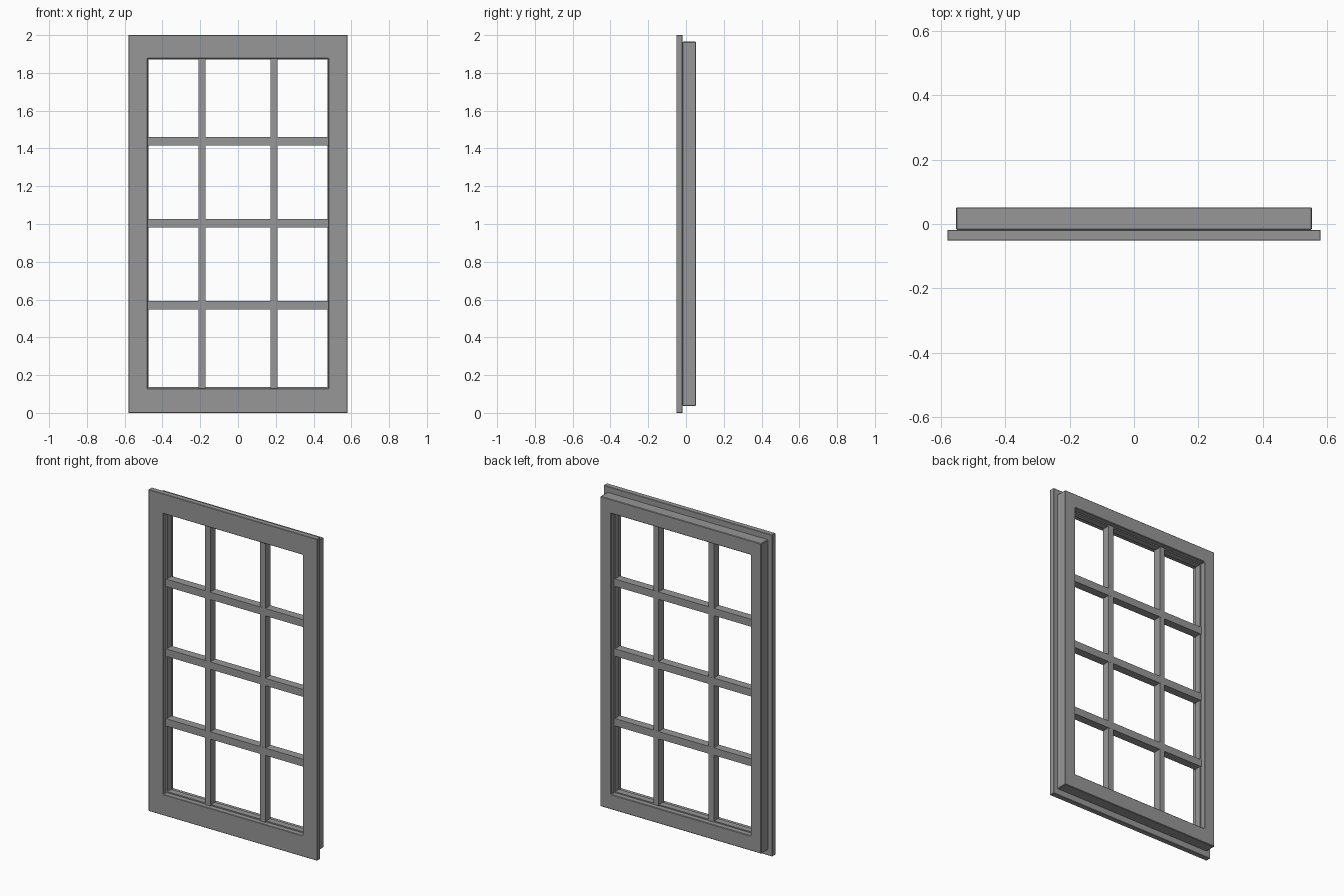
import bpy, bmesh

cube = bpy.data.objects.get("Cube")
if cube:
    bpy.data.objects.remove(cube, do_unlink=True)

grey = bpy.data.materials.new("window grey")
grey.use_nodes = True
colour = (0.31, 0.31, 0.31, 1)
grey.diffuse_color = colour
grey.node_tree.nodes["Principled BSDF"].inputs["Base Color"].default_value = colour


def finish(name, bm, bevel):
    bmesh.ops.recalc_face_normals(bm, faces=bm.faces)
    mesh = bpy.data.meshes.new(name)
    bm.to_mesh(mesh)
    bm.free()
    obj = bpy.data.objects.new(name, mesh)
    bpy.context.collection.objects.link(obj)
    mesh.materials.append(grey)
    if bevel:
        mod = obj.modifiers.new("edge", 'BEVEL')
        mod.width = bevel
        mod.segments = 1
    return obj


def ring(name, outer, inner, y0, y1, bevel=0):
    """Rectangular frame; outer and inner are (half width, bottom, top)."""
    bm = bmesh.new()
    loops = []
    for (w, b, t), y in ((outer, y0), (inner, y0), (inner, y1), (outer, y1)):
        loops.append([bm.verts.new((x, y, z))
                      for x, z in ((-w, b), (w, b), (w, t), (-w, t))])
    for k in range(4):
        a, c = loops[k], loops[(k + 1) % 4]
        for i in range(4):
            j = (i + 1) % 4
            bm.faces.new((a[i], a[j], c[j], c[i]))
    return finish(name, bm, bevel)


def bar(name, x0, x1, y0, y1, z0, z1):
    bm = bmesh.new()
    bmesh.ops.create_cube(bm, size=1)
    for v in bm.verts:
        v.co.x = x1 if v.co.x > 0 else x0
        v.co.y = y1 if v.co.y > 0 else y0
        v.co.z = z1 if v.co.z > 0 else z0
    return finish(name, bm, 0)


# Outer surround: wide front trim and the deeper frame behind it
opening = (0.48, 0.13, 1.877)
ring("front_trim", (0.58, 0, 2), opening, -0.051, -0.018, 0.002)
ring("back_frame", (0.553, 0.037, 1.965), opening, -0.018, 0.052, 0.003)

# Glazing bead stepping in around the opening
ring("glazing_bead", (0.49, 0.12, 1.887), (0.473, 0.137, 1.87), -0.019, 0.02)

# Glazing bars
for side, x in (("right", -0.19), ("left", 0.19)):
    bar(side + "_upright_bar", x - 0.018, x + 0.018, -0.027, 0.023, 0.125, 1.882)
for level, z in (("lower", 0.57), ("middle", 1.004), ("upper", 1.438)):
    bar(level + "_cross_bar", -0.485, 0.485, -0.0275, 0.0235, z - 0.023, z + 0.023)
